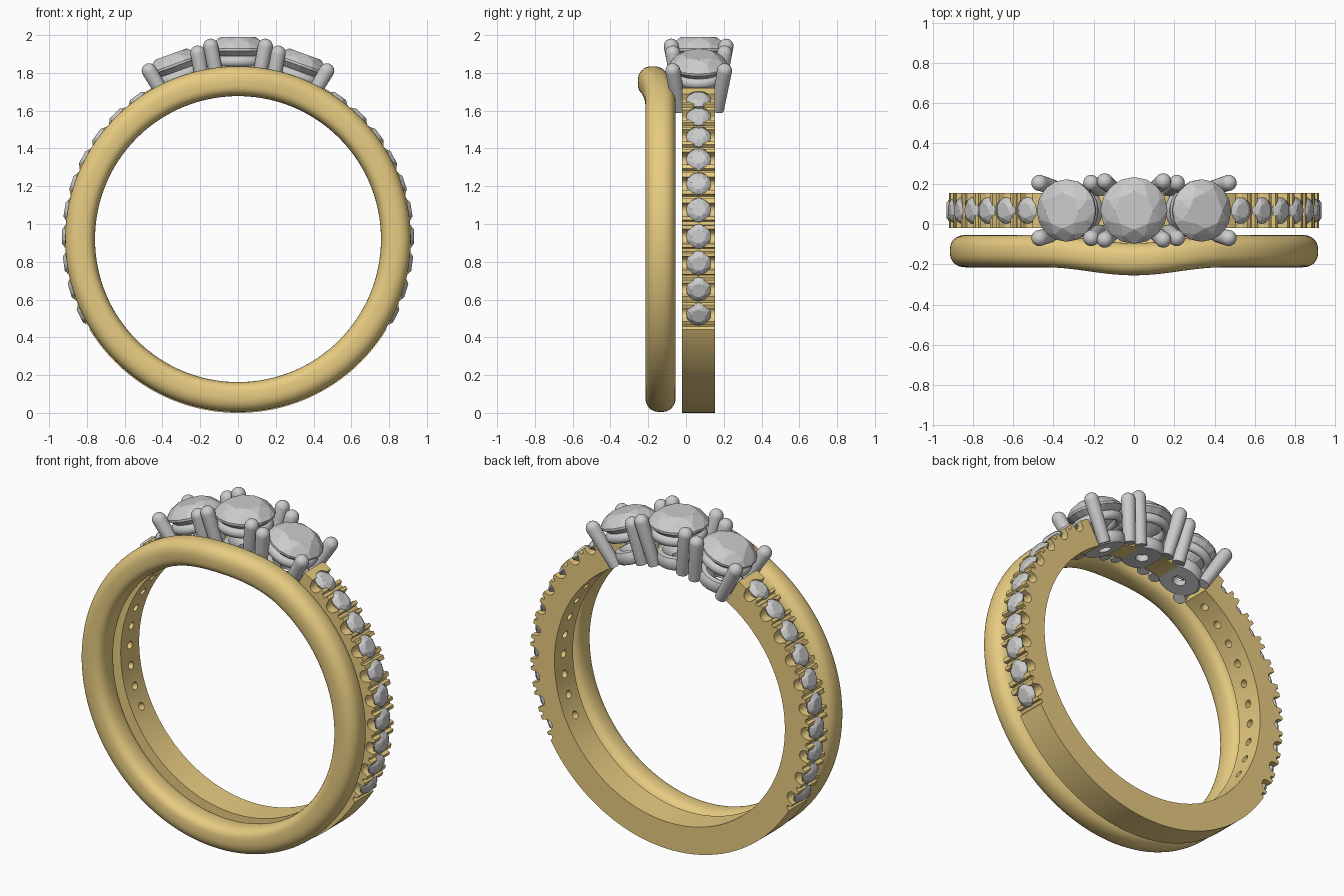
import bpy, bmesh
from math import sin, cos, pi, radians, sqrt, copysign
from mathutils import Matrix, Vector

if "Cube" in bpy.data.objects:
    bpy.data.objects.remove(bpy.data.objects["Cube"])

CZ, YC = 0.92, 0.067          # ring centre height, y of the stone line
gold = bpy.data.materials.new("gold")
gold.diffuse_color = (0.80, 0.60, 0.22, 1)
gold.use_nodes = True
gold.node_tree.nodes["Principled BSDF"].inputs["Base Color"].default_value = gold.diffuse_color


def finish(bm, name, mat=None, smooth=None):
    bmesh.ops.recalc_face_normals(bm, faces=bm.faces)
    me = bpy.data.meshes.new(name)
    bm.to_mesh(me)
    bm.free()
    ob = bpy.data.objects.new(name, me)
    bpy.context.collection.objects.link(ob)
    if mat:
        me.materials.append(mat)
    if smooth:
        bpy.ops.object.select_all(action='DESELECT')
        ob.select_set(True)
        bpy.context.view_layer.objects.active = ob
        bpy.ops.object.shade_smooth_by_angle(angle=radians(smooth))
    return ob


def frame(a, r):
    """Frame on the ring at angle a from the top, local z pointing outward."""
    return Matrix.Translation((r * sin(a), YC, CZ + r * cos(a))) @ Matrix.Rotation(a, 4, 'Y')


def loft(bm, rings, closed):
    """Join rings of vertices with quads; cap the ends unless closed."""
    n = len(rings[0])
    for i in range(len(rings) if closed else len(rings) - 1):
        p, q = rings[i], rings[(i + 1) % len(rings)]
        for j in range(n):
            bm.faces.new((p[j], p[(j + 1) % n], q[(j + 1) % n], q[j]))
    if not closed:
        bm.faces.new(rings[0])
        bm.faces.new(rings[-1])


def lathe(bm, prof, n, M, closed=False):
    loft(bm, [[bm.verts.new(M @ Vector((r * cos(2 * pi * k / n), r * sin(2 * pi * k / n), z)))
               for k in range(n)] for r, z in prof], closed)


def gem(bm, R, M):
    """Round brilliant cut as a convex hull."""
    pts = [M @ Vector((0, 0, -0.85 * R))]
    for r, z, n, off in ((.57, .40, 8, 0), (.82, .25, 8, .5), (1, .04, 16, 0),
                         (1, -.04, 16, 0), (.55, -.42, 8, .5)):
        for k in range(n):
            t = 2 * pi * (k + off) / n
            pts.append(M @ Vector((R * r * cos(t), R * r * sin(t), R * z)))
    bmesh.ops.convex_hull(bm, input=[bm.verts.new(p) for p in pts])


def prong(bm, p, q, r0, r1, M):
    """Tapered claw from p to q with a rounded tip."""
    p, q = Vector(p), Vector(q)
    L = (q - p).length
    prof = [(r0, 0)] + [(r1 * cos(t), L + r1 * sin(t)) for t in (i * pi / 2 / 6.15 for i in range(7))]
    lathe(bm, prof, 20, M @ Matrix.Translation(p) @ (q - p).to_track_quat('Z', 'Y').to_matrix().to_4x4())


# Plain rounded band, bowed forward at the top to clear the centre head
bm = bmesh.new()
rings = []
for i in range(160):
    a = 2 * pi * i / 160
    x = 0.84 * sin(a)
    bow = -0.02 * (1 + cos(pi * x / 0.45)) if cos(a) > 0 and abs(x) < 0.45 else 0
    ring = []
    for k in range(40):
        t = 2 * pi * k / 40
        e = 2 / 2.2 if sin(t) > 0 else 2 / 3.2
        y = 0.08 * copysign(abs(cos(t)) ** (2 / 2.4), cos(t))
        r = 0.836 + 0.079 * copysign(abs(sin(t)) ** e, sin(t))
        ring.append(bm.verts.new((r * sin(a), -0.135 + bow + y, CZ + r * cos(a))))
    rings.append(ring)
loft(bm, rings, True)
finish(bm, "plain_band", gold, 50)

# Pave shank: open arc, outer edge notched at and between the small stones
STEP = 8.94
pave = [radians(35.5 + STEP * i) for i in range(10)]


def outer(a):
    a = min(a, 2 * pi - a)
    for g in pave:
        d = (a - g) * 0.905
        if abs(d) < 0.034:
            return 0.900 - sqrt(0.034 ** 2 - d * d)
        if abs(d - radians(STEP / 2) * 0.905) < 0.011:
            return 0.900
    return 0.92


bm = bmesh.new()
rings = []
N = 800
for i in range(N + 1):
    a = radians(29.5 + 301 * i / N)
    rings.append([bm.verts.new((r * sin(a), y, CZ + r * cos(a)))
                  for r, y in ((0.76, -0.02), (outer(a), -0.02), (outer(a), 0.154), (0.76, 0.154))])
loft(bm, rings, False)
shank = finish(bm, "pave_shank", gold)

# Stone seats and drilled holes cut from the shank
bm = bmesh.new()
gems = bmesh.new()
for s in (-1, 1):
    for g in pave:
        M = frame(s * g, 0.905)
        lathe(bm, [(0.022, -0.2), (0.022, -0.045), (0.061, -0.004), (0.061, 0.06)], 20, M)
        gem(gems, 0.066, M)
cutter = finish(bm, "seat_cutter")
cutter.hide_render = True
cutter.hide_viewport = True
mod = shank.modifiers.new("seats", 'BOOLEAN')
mod.operation = 'DIFFERENCE'
mod.solver = 'EXACT'
mod.object = cutter
finish(gems, "pave_stones")

# Three claw heads with their large stones
for name, deg, r, R, off in (("centre", 0, 1.003, 0.166, 0.145),
                             ("left", -20, 0.98, 0.155, 0.137),
                             ("right", 20, 0.98, 0.155, 0.137)):
    M = frame(radians(deg), r)
    bot = 0.762 - r
    bm = bmesh.new()
    gem(bm, R, M)
    finish(bm, name + "_stone")
    bm = bmesh.new()
    for sx in (-1, 1):
        for sy in (-1, 1):
            prong(bm, (sx * 0.093, sy * 0.1, bot), (sx * off, sy * off, 0.018), 0.034, 0.04, M)
    # upper gallery rail and lower base collar
    w = R - 0.035
    lathe(bm, [(w + 0.024 * cos(t), -0.062 + 0.028 * sin(t)) for t in (i * pi / 6 for i in range(12))], 48, M, True)
    lathe(bm, [(0.036, bot), (0.112, bot), (0.122, bot + 0.012), (0.125, bot + 0.05),
               (0.115, bot + 0.07), (0.09, bot + 0.075), (0.036, bot + 0.04)], 48, M, True)
    finish(bm, name + "_head", None, 40)

# Small gold bridges between the heads
bm = bmesh.new()
for s in (-1, 1):
    rings = []
    for i in range(9):
        a = s * radians(6 + i)
        rings.append([bm.verts.new((r * sin(a), YC + y, CZ + r * cos(a)))
                      for r, y in ((0.764, -0.075), (0.81, -0.075), (0.81, 0.075), (0.764, 0.075))])
    loft(bm, rings, False)
finish(bm, "head_bridges", gold)
